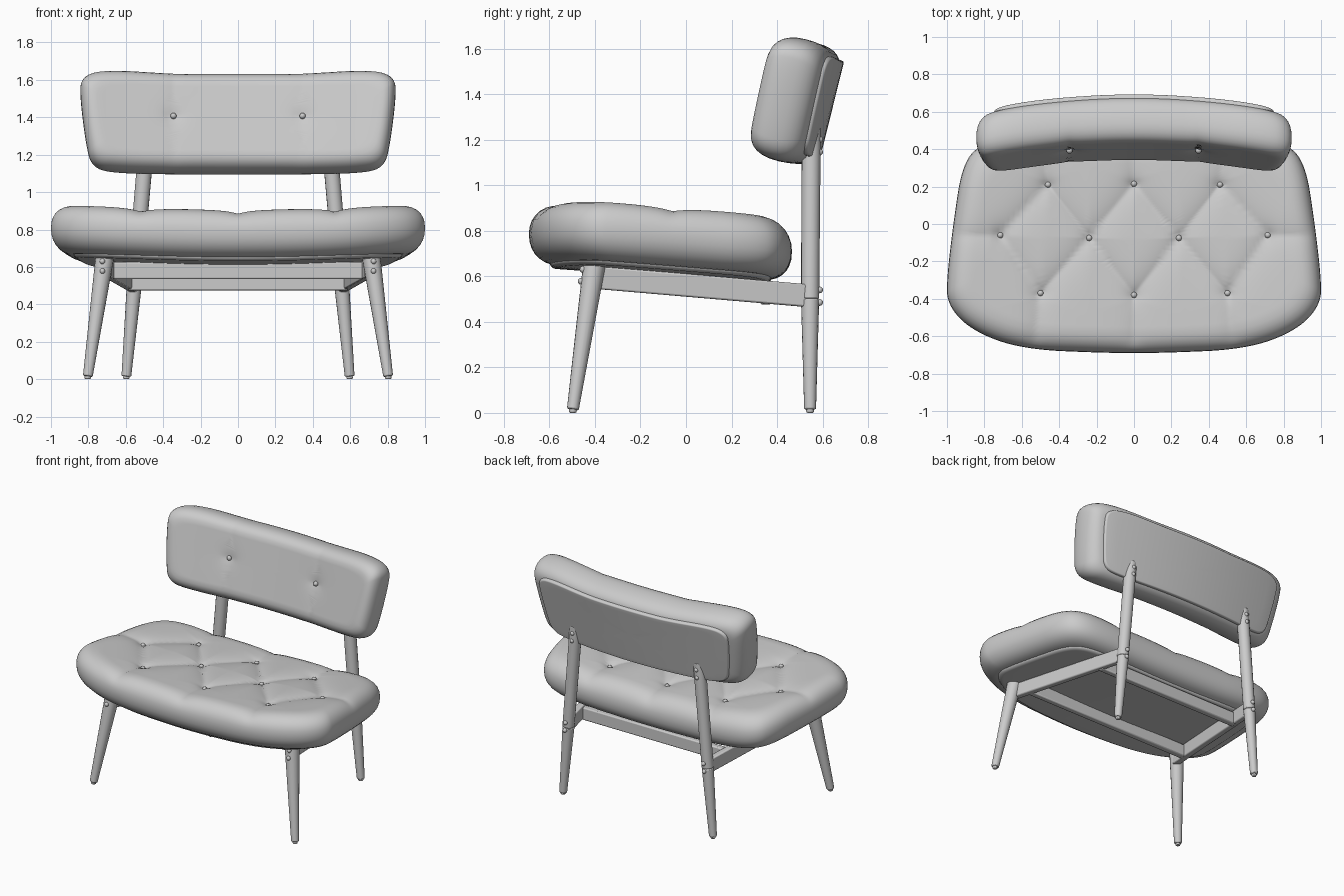
import bpy, bmesh
from math import cos, sin, pi, exp, radians
from mathutils import Vector, Matrix

default = bpy.data.objects.get("Cube")
if default:
    bpy.data.objects.remove(default, do_unlink=True)

grey = bpy.data.materials.new("plain_grey")
grey.use_nodes = True
COLOUR = (0.6, 0.6, 0.6, 1)
grey.diffuse_color = COLOUR
grey.node_tree.nodes["Principled BSDF"].inputs["Base Color"].default_value = COLOUR


def finish(name, bm, angle=40, bevel=0):
    bmesh.ops.recalc_face_normals(bm, faces=bm.faces)
    mesh = bpy.data.meshes.new(name)
    bm.to_mesh(mesh)
    bm.free()
    mesh.materials.append(grey)
    ob = bpy.data.objects.new(name, mesh)
    bpy.context.collection.objects.link(ob)
    if bevel:
        mod = ob.modifiers.new("soft_edges", 'BEVEL')
        mod.width, mod.segments = bevel, 2
    bpy.ops.object.select_all(action='DESELECT')
    ob.select_set(True)
    bpy.context.view_layer.objects.active = ob
    bpy.ops.object.shade_smooth_by_angle(angle=radians(angle))
    return ob


def outline(half, rounds=3):
    """Mirror half an outline and round its corners by cutting."""
    pts = [Vector(p) for p in half]
    pts += [Vector((-p.x, p.y)) for p in reversed(pts)]
    for _ in range(rounds):
        pairs = zip(pts, pts[1:] + pts[:1])
        pts = [q for a, b in pairs for q in (a.lerp(b, .25), a.lerp(b, .75))]
    return pts


def cushion(name, pts, mid, radius, low, high, place, power=1.0,
            rings=1, dent=None):
    """Padded slab: rounded rim between heights low and high, closed by rings."""
    wx = max(p.x for p in pts)
    wy = (max(p.y for p in pts) - min(p.y for p in pts)) / 2
    centre, half = (low + high) / 2, (high - low) / 2
    steps = 14
    rim = []
    for i in range(steps + 1):
        a = pi * (i / steps - .5)
        s = abs(sin(a)) ** power * (1 if a > 0 else -1)
        rim.append((1, radius * (1 - max(cos(a), 0) ** power), centre + half * s))
    inner = [i / (rings + 1) for i in range(1, rings + 1)]
    layers = ([(k, radius, low) for k in inner] + rim
              + [(k, radius, high) for k in reversed(inner)])

    bm = bmesh.new()

    def vert(x, y, h):
        if dent and h > centre:
            h -= dent(x, y) * (h - centre) / half
        return bm.verts.new(place(x, y, h))

    loops = [[vert(p.x * (1 - d / wx) * k, mid + (p.y - mid) * (1 - d / wy) * k, h)
              for p in pts] for k, d, h in layers]
    n = len(pts)
    for a, b in zip(loops, loops[1:]):
        for i in range(n):
            j = (i + 1) % n
            bm.faces.new((a[i], a[j], b[j], b[i]))
    for loop, h in ((loops[0], low), (loops[-1], high)):
        c = vert(0, mid, h)
        for i in range(n):
            bm.faces.new((c, loop[i], loop[(i + 1) % n]))
    return finish(name, bm)


def rod(name, a, b, r1, r2, sides=16):
    a, b = Vector(a), Vector(b)
    bm = bmesh.new()
    m = Matrix.Translation((a + b) / 2) @ (b - a).to_track_quat('Z', 'Y').to_matrix().to_4x4()
    bmesh.ops.create_cone(bm, cap_ends=True, segments=sides, radius1=r1,
                          radius2=r2, depth=(b - a).length, matrix=m)
    return finish(name, bm, bevel=.006)


def rail(name, a, b, thick, height):
    a, b = Vector(a), Vector(b)
    bm = bmesh.new()
    m = (Matrix.Translation((a + b) / 2)
         @ (b - a).to_track_quat('Y', 'Z').to_matrix().to_4x4()
         @ Matrix.Diagonal((thick, (b - a).length, height, 1)))
    bmesh.ops.create_cube(bm, size=1, matrix=m)
    return finish(name, bm, bevel=.008)


def knob(name, p, r=.015):
    bm = bmesh.new()
    bmesh.ops.create_uvsphere(bm, u_segments=10, v_segments=6, radius=r,
                              matrix=Matrix.Translation(p))
    return finish(name, bm)


# Seat placement: dished across the width, sloping down to the back
def seat_place(x, y, h):
    return Vector((x, y, .75 + .045 * x * x - .07 * (y + .4) + h))


# Back placement: leaning back, with the ends wrapping forward
def back_place(x, v, h):
    return Vector((x, .52 + .24 * v - .13 * x * x - .97 * h, 1.38 + .97 * v + .24 * h))


# Seat tufting: buttons joined by diamond creases
front_row = [(-.5, -.37), (0, -.38), (.5, -.37)]
middle_row = [(-.715, -.06), (-.24, -.075), (.24, -.075), (.715, -.06)]
back_row = [(-.46, .21), (0, .215), (.46, .21)]
buttons = [Vector(p) for p in front_row + middle_row + back_row]
creases = []
for row in (front_row, back_row):
    for i, p in enumerate(row):
        creases += [(Vector(p), Vector(middle_row[i + k]), .026) for k in (0, 1)]
        edge = -.62 if row is front_row else .42
        creases.append((Vector(p), Vector((p[0] * 1.05, edge)), .022))
for p in (middle_row[0], middle_row[-1]):
    creases.append((Vector(p), Vector((p[0] * 1.3, p[1])), .018))


def seat_dent(x, y):
    p = Vector((x, y))
    deep = 0
    for a, b, depth in creases:
        t = max(0, min(1, (p - a).dot(b - a) / (b - a).length_squared))
        deep = max(deep, depth * exp(-(p - a.lerp(b, t)).length / .07))
    return deep + max(.025 * exp(-(p - b).length / .035) for b in buttons)


def back_dent(x, v):
    side = abs(abs(x) - .345)
    return .008 * exp(-side / .06) + .02 * exp(-Vector((side, v)).length / .04)


# Seat cushion and its underside board
seat_half = [(.15, -.69), (.6, -.67), (.87, -.57), (1, -.43), (1, -.28),
             (.96, .05), (.92, .3), (.84, .42), (.65, .465), (.2, .465)]
seat_pts = outline(seat_half, 4)
cushion("seat_cushion", seat_pts, -.11, .13, -.115, .145, seat_place, .9, 36, seat_dent)
board_pts = [Vector((p.x * .88, -.11 + (p.y + .11) * .84)) for p in outline(seat_half)]
cushion("seat_board", board_pts, -.11, .03, -.13, -.09, seat_place, 1, 8)
for b in buttons:
    knob("seat_button", seat_place(b.x, b.y, .145 - seat_dent(b.x, b.y) + .008), .017)

# Back cushion and its rear panel
back_half = [(.2, -.29), (.66, -.285), (.785, -.25), (.815, -.12),
             (.845, .13), (.84, .235), (.72, .275), (.35, .25), (.2, .25)]
back_pts = outline(back_half, 4)
cushion("back_cushion", back_pts, -.01, .09, -.115, .13, back_place, .85, 24, back_dent)
panel_pts = [Vector((p.x * .89, -.01 + (p.y + .01) * .82)) for p in outline(back_half)]
cushion("back_panel", panel_pts, -.01, .012, -.13, -.08, back_place, .8, 8)

for s, side in ((1, "left"), (-1, "right")):
    knob("back_button_" + side, back_place(s * .345, 0, .115), .017)

    # Legs with foot glides
    rod("front_leg_" + side, (s * .803, -.497, .015), (s * .71, -.4, .67), .026, .05)
    rod("rear_leg_lower_" + side, (s * .597, .545, .015), (s * .555, .545, .5), .026, .04)
    rod("rear_leg_upper_" + side, (s * .555, .545, .5), (s * .49, .55, 1.25), .04, .042)
    rod("front_glide_" + side, (s * .803, -.497, 0), (s * .803, -.497, .02), .017, .017)
    rod("rear_glide_" + side, (s * .597, .545, 0), (s * .597, .545, .02), .017, .017)

    # Side rails with their screws
    rail("side_rail_" + side, (s * .70, -.4, .595), (s * .56, .53, .515), .045, .1)
    for y, z in ((-.28, .61), (-.28, .56), (.35, .56), (.35, .51)):
        knob("rail_screw_" + side, (s * (.703 - .15 * (y + .4)), y, z))

    # Leg screws
    for y, z in ((-.452, .63), (-.46, .578)):
        knob("front_leg_screw_" + side, (s * .725, y, z))
    for z in (.485, .54, 1.145, 1.2):
        knob("rear_leg_screw_" + side, (s * (.597 - .0865 * z), .587, z))

# Cross rails
rail("front_cross_rail", (-.69, -.28, .58), (.69, -.28, .58), .045, .09)
rail("rear_cross_rail", (-.59, .35, .52), (.59, .35, .52), .045, .09)
